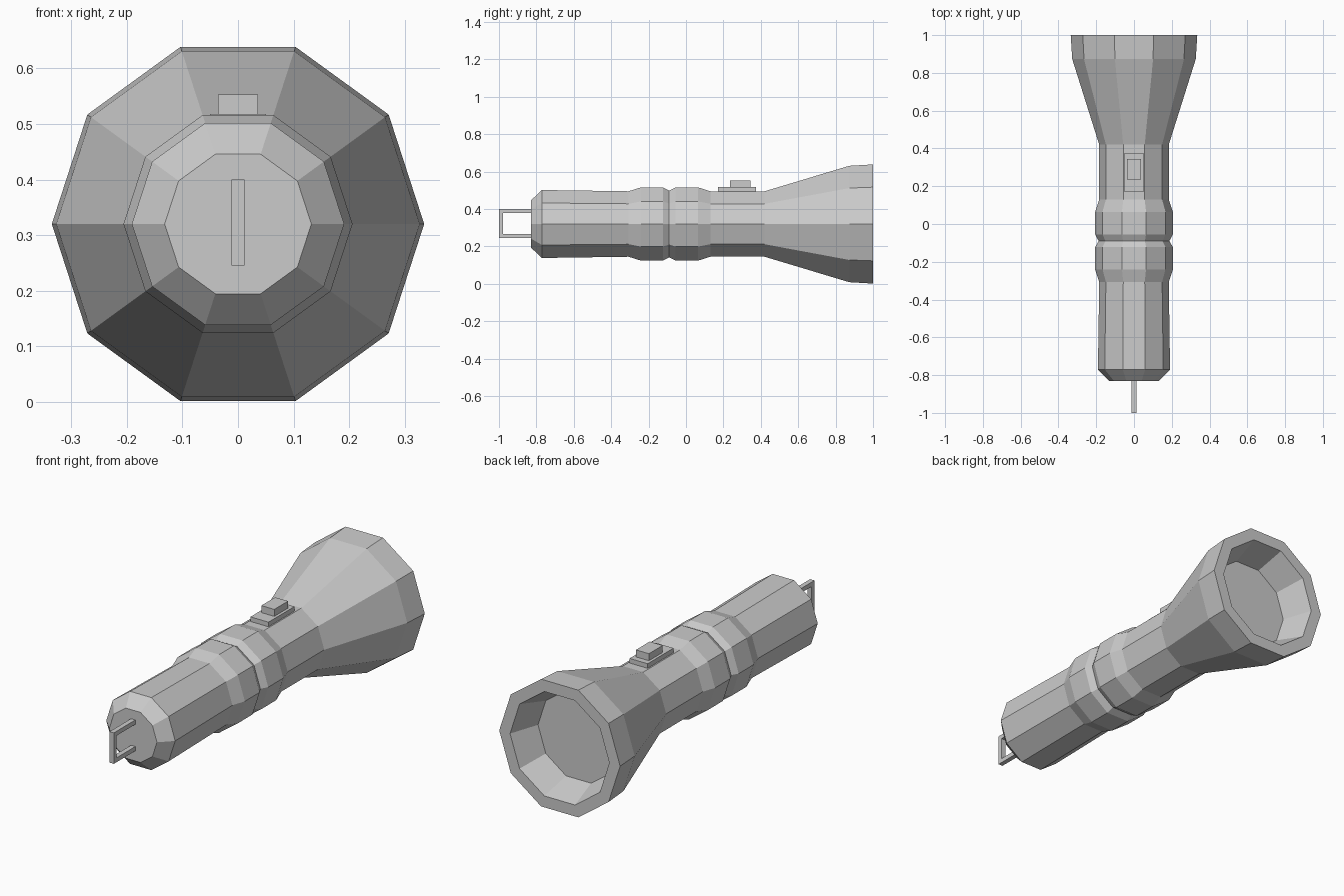
import bpy, bmesh, math
from mathutils import Vector

cube = bpy.data.objects.get("Cube")
if cube:
    bpy.data.objects.remove(cube, do_unlink=True)

AXIS_Z = 0.32
SIDES = 10

grey = bpy.data.materials.new("plain grey")
grey.use_nodes = True
shade = (0.6, 0.6, 0.6, 1)
grey.diffuse_color = shade
grey.node_tree.nodes["Principled BSDF"].inputs["Base Color"].default_value = shade


def finish(name, bm):
    bmesh.ops.recalc_face_normals(bm, faces=bm.faces)
    mesh = bpy.data.meshes.new(name)
    bm.to_mesh(mesh)
    bm.free()
    mesh.materials.append(grey)
    obj = bpy.data.objects.new(name, mesh)
    bpy.context.collection.objects.link(obj)
    return obj


def lathe(name, profile):
    """Ten-sided solid along y from (y, radius) pairs, capped at both ends."""
    bm = bmesh.new()
    rings = []
    for y, r in profile:
        angles = [math.tau * i / SIDES for i in range(SIDES)]
        rings.append([bm.verts.new((r * math.cos(a), y, AXIS_Z + r * math.sin(a)))
                      for a in angles])
    for a, b in zip(rings, rings[1:]):
        for i in range(SIDES):
            j = (i + 1) % SIDES
            bm.faces.new((a[i], a[j], b[j], b[i]))
    bm.faces.new(rings[0])
    bm.faces.new(rings[-1])
    return finish(name, bm)


def box(name, low, high):
    low, high = Vector(low), Vector(high)
    bm = bmesh.new()
    bmesh.ops.create_cube(bm, size=1)
    bmesh.ops.scale(bm, vec=high - low, verts=bm.verts)
    bmesh.ops.translate(bm, vec=(low + high) / 2, verts=bm.verts)
    return finish(name, bm)


# Tail, handle, grooved collar, flared head and recessed reflector
lathe("torch_body", [
    (-0.83, 0.132), (-0.77, 0.191), (-0.307, 0.184),
    (-0.24, 0.206), (-0.123, 0.206), (-0.09, 0.187), (-0.055, 0.206),
    (0.064, 0.206), (0.13, 0.184), (0.42, 0.184),
    (0.873, 0.327), (1.0, 0.335), (1.0, 0.275), (0.85, 0.225)])

# Sliding switch
box("switch_base", (-0.05, 0.17, 0.47), (0.05, 0.375, 0.518))
box("switch_button", (-0.036, 0.236, 0.51), (0.036, 0.345, 0.553))

# Square hanging loop on the tail
loop = box("hanging_loop_bar", (-0.012, -1.0, 0.245), (0.012, -0.978, 0.4))
for name, z in (("hanging_loop_lower_arm", 0.245), ("hanging_loop_upper_arm", 0.378)):
    box(name, (-0.012, -0.978, z), (0.012, -0.82, z + 0.022))
